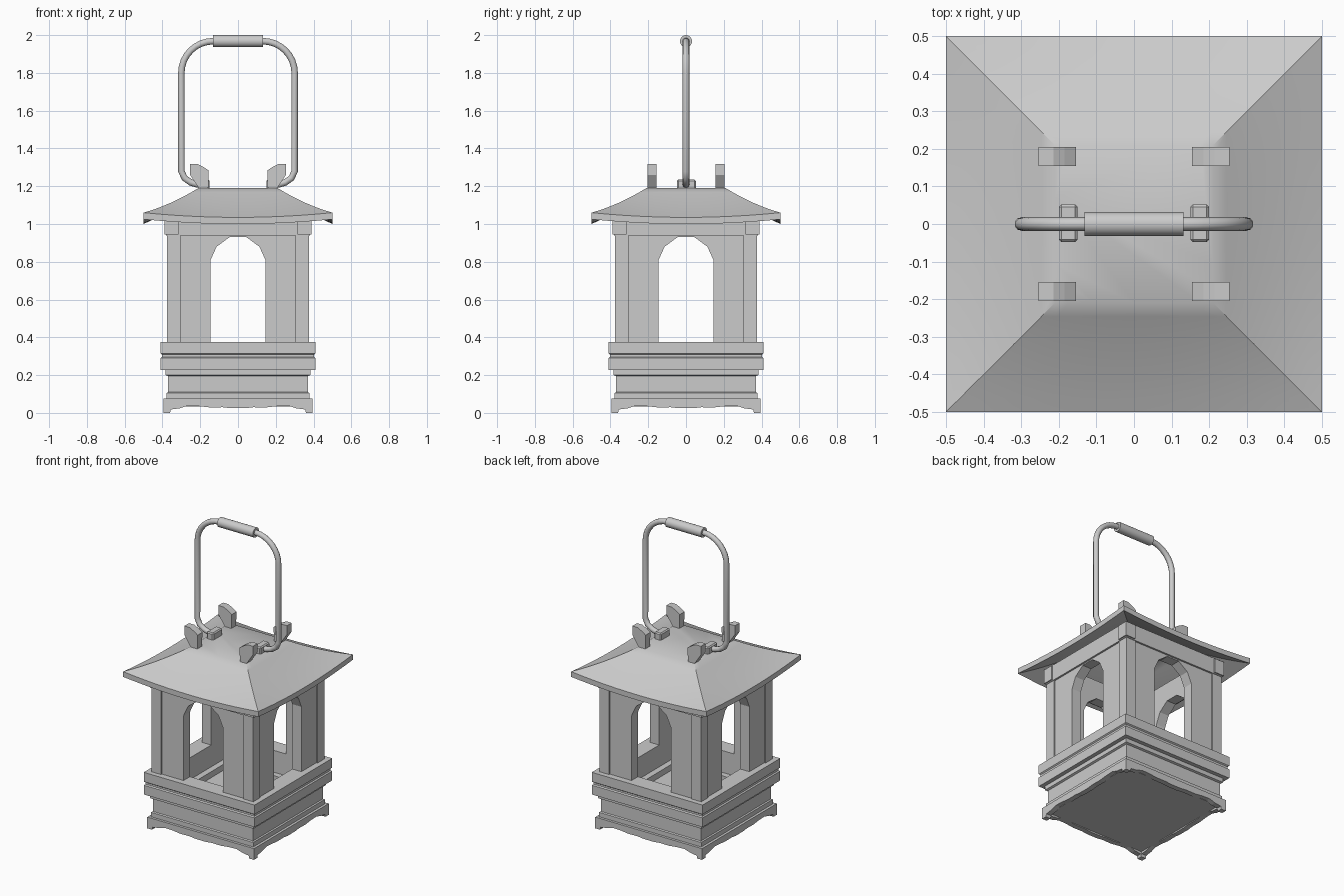
import bpy, bmesh
from math import pi, sin, cos
from mathutils import Matrix

if "Cube" in bpy.data.objects:
    bpy.data.objects.remove(bpy.data.objects["Cube"])

SIDES = ("front", "right", "back", "left")


def finish(name, bm, smooth=None):
    bmesh.ops.recalc_face_normals(bm, faces=bm.faces)
    me = bpy.data.meshes.new(name)
    bm.to_mesh(me)
    bm.free()
    ob = bpy.data.objects.new(name, me)
    bpy.context.collection.objects.link(ob)
    if smooth:
        shade(ob, smooth)
    return ob


def shade(ob, angle):
    bpy.ops.object.select_all(action='DESELECT')
    ob.select_set(True)
    bpy.context.view_layer.objects.active = ob
    bpy.ops.object.shade_smooth_by_angle(angle=angle)


def prism(name, pts, y0, y1, turn=0):
    """Extrude an x-z outline from y0 to y1, then turn it about z."""
    bm = bmesh.new()
    f = bm.faces.new([bm.verts.new((x, y0, z)) for x, z in pts])
    ext = bmesh.ops.extrude_face_region(bm, geom=[f])["geom"]
    bmesh.ops.translate(bm, vec=(0, y1 - y0, 0),
                        verts=[v for v in ext if isinstance(v, bmesh.types.BMVert)])
    bmesh.ops.rotate(bm, matrix=Matrix.Rotation(turn, 3, 'Z'), verts=bm.verts)
    return finish(name, bm)


def box(name, x0, x1, y0, y1, z0, z1):
    return prism(name, [(x0, z0), (x1, z0), (x1, z1), (x0, z1)], y0, y1)


def square_ring(name, profile):
    """Sweep a closed (half width, z) profile around a square."""
    bm = bmesh.new()
    corners = ((-1, -1), (1, -1), (1, 1), (-1, 1))
    rows = [[bm.verts.new((h * a, h * b, z)) for a, b in corners] for h, z in profile]
    for r, s in zip(rows, rows[1:] + rows[:1]):
        for i in range(4):
            j = (i + 1) % 4
            bm.faces.new((r[i], r[j], s[j], s[i]))
    return finish(name, bm)


# Scalloped base skirt with corner feet
half = [(.395, .075), (.395, 0), (.36, 0), (.355, .018), (.31, .024), (.265, .038),
        (.21, .036), (.15, .029), (.08, .03), (.04, .025)]
skirt = half + [(-x, z) for x, z in reversed(half)]
for i, s in enumerate(SIDES):
    prism("skirt_" + s, skirt, -.395, -.36, i * pi / 2)
box("bottom_plate", -.365, .365, -.365, .365, .035, .075)

# Stepped base moulding and grooved rail
square_ring("base_moulding", [(.26, .07), (.378, .07), (.378, .105), (.37, .11),
                              (.37, .195), (.383, .2), (.383, .23), (.26, .23)])
square_ring("rail", [(.30, .228), (.41, .228), (.41, .29), (.402, .296),
                     (.402, .308), (.41, .314), (.41, .376), (.30, .376)])
box("floor", -.27, .27, -.27, .27, .15, .19)

# Arched wall panels
arch = [(.145, .36), (.145, .81), (.113, .88), (.045, .93)]
panel = ([(.31, 1.055), (.31, .36)] + arch
         + [(-x, z) for x, z in reversed(arch)] + [(-.31, .36), (-.31, 1.055)])
for i, s in enumerate(SIDES):
    prism("wall_" + s, panel, -.368, -.30, i * pi / 2)

# Corner posts with caps, and the band under the eaves
for sx in (-1, 1):
    for sy in (-1, 1):
        tag = ("left" if sx < 0 else "right") + ("_front" if sy < 0 else "_back")
        for part, a, b, z0, z1 in (("post_", .305, .376, .36, 1.05),
                                   ("post_cap_", .315, .388, .945, 1.04)):
            box(part + tag, *sorted((sx * a, sx * b)), *sorted((sy * a, sy * b)), z0, z1)
square_ring("eave_band", [(.30, .938), (.38, .938), (.38, 1.045), (.30, 1.045)])

# Curved hip roof: a thick shell that lifts towards its corners
N, M, THICK = 12, 8, .035


def roof_ring(bm, t, drop):
    h = .21 + .29 * t
    ring = []
    for k in range(4):
        for i in range(N):
            u = -1 + 2 * i / N
            z = 1.19 - .155 * (1.15 * t - .15 * t * t) + .025 * t * t * u * u - drop
            ring.append(bm.verts.new(Matrix.Rotation(k * pi / 2, 3, 'Z')
                                     @ Matrix.Translation((h * u, -h, z)).translation))
    return ring


bm = bmesh.new()
rings = [roof_ring(bm, i / M, 0) for i in range(M + 1)]
rings += [roof_ring(bm, i / M, THICK) for i in range(M, -1, -1)]
for r, s in zip(rings, rings[1:]):
    for i in range(4 * N):
        j = (i + 1) % (4 * N)
        bm.faces.new((r[i], r[j], s[j], s[i]))
bm.faces.new(rings[0])
bm.faces.new(rings[-1])
finish("roof", bm, .62)

# Roof horns and handle brackets
horn = [(.158, 1.18), (.20, 1.18), (.254, 1.26), (.254, 1.318),
        (.215, 1.318), (.185, 1.303), (.155, 1.283)]
for sx, side in ((-1, "left"), (1, "right")):
    pts = [(sx * x, z) for x, z in horn]
    prism(f"horn_{side}_front", pts, -.205, -.155)
    prism(f"horn_{side}_back", pts, .155, .205)
    b = box("handle_bracket_" + side, *sorted((sx * .15, sx * .2)), -.048, .052, 1.18, 1.235)
    bev = b.modifiers.new("bevel", 'BEVEL')
    bev.width = .007
    bev.segments = 1

# Bent handle tube
right = [(.17, 1.212), (.215, 1.209), (.25, 1.22), (.283, 1.243), (.3, 1.28)]
right += [(.13 + .17 * cos(a), 1.8 + .168 * sin(a)) for a in [k * pi / 16 for k in range(9)]]
path = right + [(-x, z) for x, z in reversed(right)]
cu = bpy.data.curves.new("handle", 'CURVE')
cu.dimensions = '3D'
cu.bevel_depth = .018
cu.bevel_resolution = 3
cu.use_fill_caps = True
sp = cu.splines.new('POLY')
sp.points.add(len(path) - 1)
for p, (x, z) in zip(sp.points, path):
    p.co = (x, 0, z, 1)
handle = bpy.data.objects.new("handle", cu)
bpy.context.collection.objects.link(handle)

# Round grip
bm = bmesh.new()
bmesh.ops.create_cone(bm, cap_ends=True, segments=20, radius1=.032, radius2=.032, depth=.264,
                      matrix=Matrix.Translation((0, 0, 1.968)) @ Matrix.Rotation(pi / 2, 4, 'Y'))
finish("grip", bm, .7)
